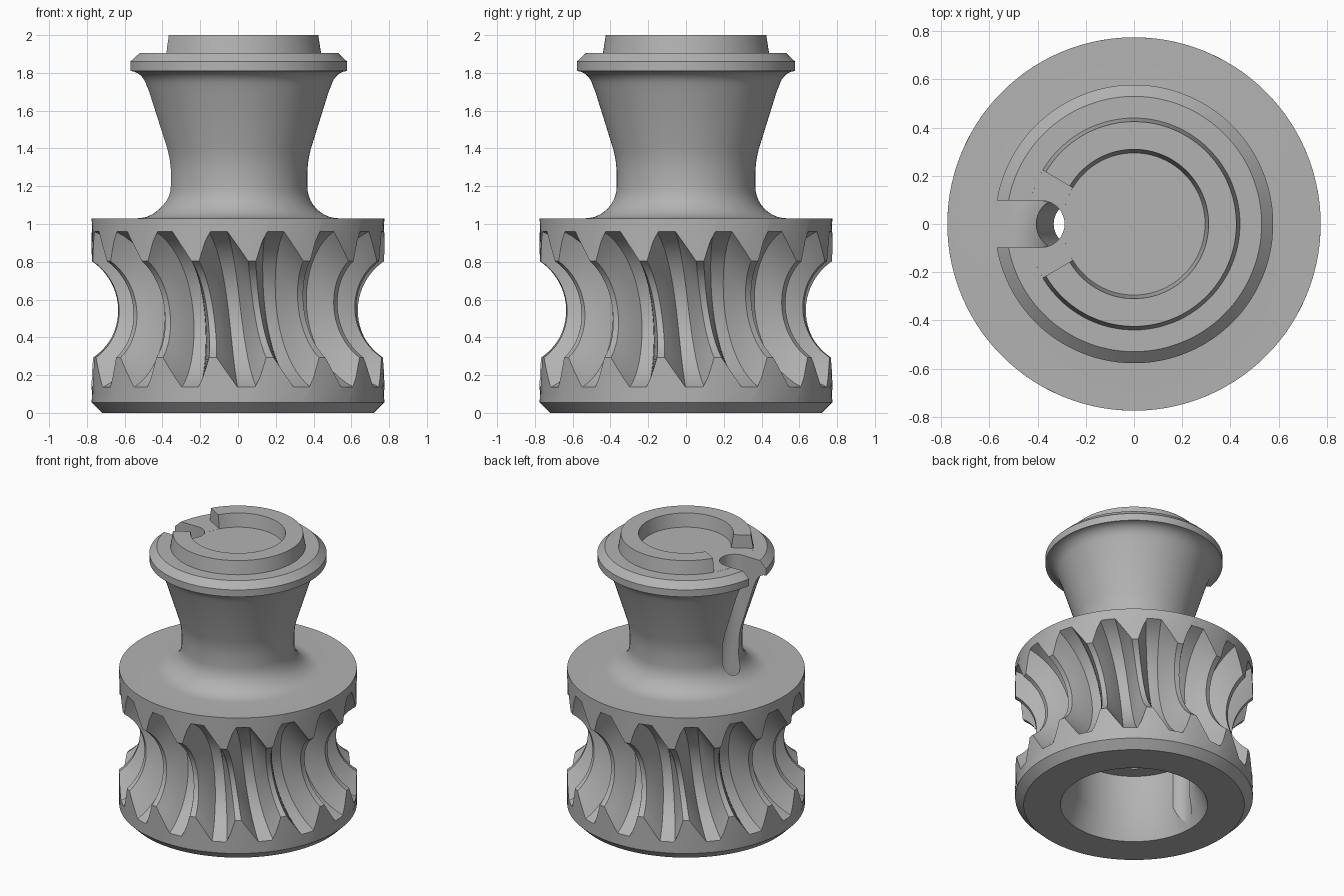
import bpy, bmesh, math
from mathutils import Matrix, Vector

cube = bpy.data.objects.get("Cube")
if cube:
    bpy.data.objects.remove(cube, do_unlink=True)

grey = bpy.data.materials.new("plain_grey")
grey.use_nodes = True
GREY = (0.45, 0.45, 0.45, 1)
grey.diffuse_color = GREY
grey.node_tree.nodes["Principled BSDF"].inputs["Base Color"].default_value = GREY

# Gear layout: grooves follow arcs around a ring centre outside the wheel
TEETH = 16
PITCH = math.tau / TEETH
OUTER, ARC_R, ARC_Z = 0.775, 0.948, 0.548
CREST, ROOT = 0.308, 0.447
ROOT_HALF, CREST_START = 0.065, 0.17
TWIST = -0.243
PHASE = -math.pi / 2 - 0.038
STEPS = 20


def arc(cx, cz, rx, rz, start, end, n=8):
    """Points on an ellipse arc, angles in degrees."""
    angles = [math.radians(start + (end - start) * i / n) for i in range(n + 1)]
    return [(cx + rx * math.cos(a), cz + rz * math.sin(a)) for a in angles]


def groove_depth(u):
    """Arc radius across one tooth, u measured from the groove centre."""
    d = min(abs(u), abs(PITCH - u))
    t = min(max((d - ROOT_HALF) / (CREST_START - ROOT_HALF), 0), 1)
    return ROOT + (CREST - ROOT) * t


def gear_points(rho):
    limit = math.acos((ARC_R - OUTER) / rho)
    for i in range(STEPS + 1):
        phi = limit * (2 * i / STEPS - 1)
        yield ARC_R - rho * math.cos(phi), ARC_Z + rho * math.sin(phi)


# Bore, bottom rim and base chamfer
below = [(0.31, 0.85), (0.31, 0.45), (0.41, 0.45), (0.41, 0.17),
         (0.48, 0), (0.72, 0), (OUTER, 0.055)]
# Shoulder, waisted neck, flange and raised ring
above = [(OUTER, 1.03)]
above += arc(0.535, 1.20, 0.168, 0.17, 270, 180, 10)
above += [(0.367, 1.28), (0.373, 1.34), (0.385, 1.395), (0.48, 1.70)]
above += arc(0.58, 1.69, 0.093, 0.12, 160, 95, 6)
above += [(0.578, 1.81), (0.578, 1.86), (0.53, 1.905), (0.44, 1.905),
          (0.425, 2), (0.31, 2), (0.295, 1.905)]

# Turned body with the toothed waist built into each column
bm = bmesh.new()
columns = []
inner = [ROOT_HALF, 0.1, 0.135, CREST_START]
offsets = [-ROOT_HALF, 0] + inner + [PITCH - d for d in reversed(inner[1:])]
for tooth in range(TEETH):
    for u in offsets:
        base = PHASE + tooth * PITCH + u
        pts = [(r, z, base) for r, z in below]
        pts += [(r, z, base + TWIST * (z - ARC_Z)) for r, z in gear_points(groove_depth(u))]
        pts += [(r, z, base) for r, z in above]
        columns.append([bm.verts.new((r * math.cos(a), r * math.sin(a), z)) for r, z, a in pts])
for i, col in enumerate(columns):
    nxt = columns[(i + 1) % len(columns)]
    for j in range(len(col) - 1):
        bm.faces.new((col[j], nxt[j], nxt[j + 1], col[j + 1]))
bm.faces.new([c[0] for c in columns])
bm.faces.new([c[-1] for c in columns])
bmesh.ops.recalc_face_normals(bm, faces=bm.faces)


def add_object(name, bm):
    mesh = bpy.data.meshes.new(name)
    bm.to_mesh(mesh)
    bm.free()
    mesh.materials.append(grey)
    ob = bpy.data.objects.new(name, mesh)
    bpy.context.collection.objects.link(ob)
    return ob


body = add_object("geared_post", bm)


def prism_cutter(name, outline, low, high):
    bm = bmesh.new()
    face = bm.faces.new([bm.verts.new((x, y, low)) for x, y in outline])
    ext = bmesh.ops.extrude_face_region(bm, geom=[face])
    moved = [v for v in ext["geom"] if isinstance(v, bmesh.types.BMVert)]
    bmesh.ops.translate(bm, verts=moved, vec=(0, 0, high - low))
    bmesh.ops.recalc_face_normals(bm, faces=bm.faces)
    return add_object(name, bm)


def rod_cutter(name, start, end, radius):
    start, end = Vector(start), Vector(end)
    axis = end - start
    bm = bmesh.new()
    turn = axis.to_track_quat('Z', 'Y').to_matrix().to_4x4()
    bmesh.ops.create_cone(bm, cap_ends=True, segments=32, radius1=radius, radius2=radius,
                          depth=axis.length, matrix=Matrix.Translation((start + end) / 2) @ turn)
    return add_object(name, bm)


# Ring gap, flange slot, channel down the neck and relief in the bore
half = math.radians(30.5)
gap = [(0, 0), (-math.cos(half), math.sin(half)), (-math.cos(half), -math.sin(half))]
slot = [(-0.8, 0.097)] + arc(-0.385, 0, 0.097, 0.097, 90, -90, 16) + [(-0.8, -0.097)]
cutters = [
    prism_cutter("ring_gap_cutter", gap, 1.9055, 2.2),
    prism_cutter("slot_cutter", slot, 1.4, 2.1),
    rod_cutter("channel_cutter", (-0.385, 0, 1.5), (-0.2, 0, 0.5), 0.095),
    rod_cutter("relief_cutter", (-0.37, 0, 0.02), (-0.37, 0, 0.7), 0.09),
]
bpy.context.view_layer.objects.active = body
body.select_set(True)
for cutter in cutters:
    mod = body.modifiers.new(cutter.name, 'BOOLEAN')
    mod.operation = 'DIFFERENCE'
    mod.solver = 'EXACT'
    mod.object = cutter
    bpy.ops.object.modifier_apply(modifier=mod.name)
    bpy.data.objects.remove(cutter, do_unlink=True)
bpy.ops.object.shade_smooth_by_angle(angle=math.radians(25))
